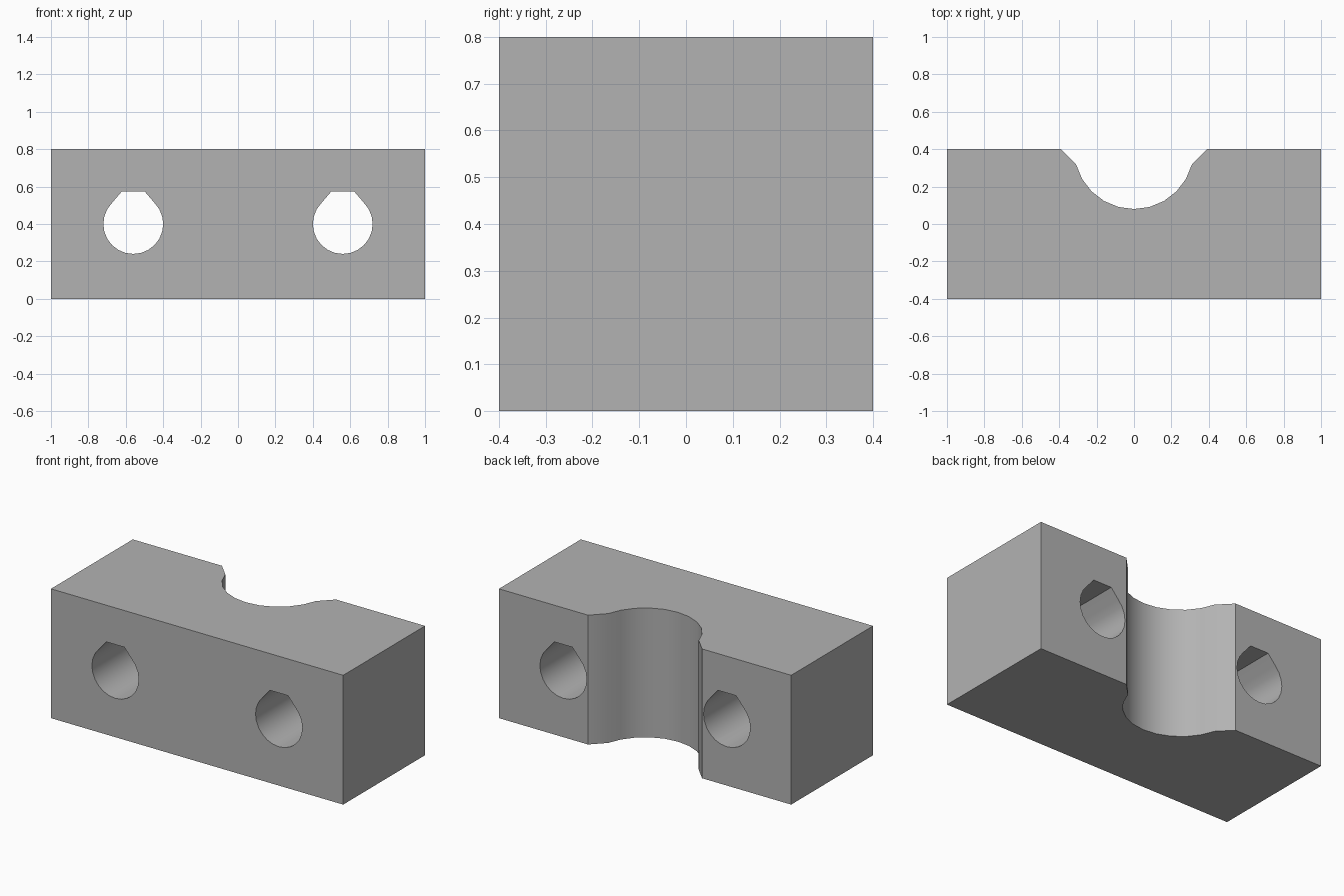
import bpy
import bmesh
from math import sin, cos, radians
from mathutils import Vector

default = bpy.data.objects.get("Cube")
if default:
    bpy.data.objects.remove(default, do_unlink=True)

grey = bpy.data.materials.new("plain_grey")
grey.use_nodes = True
colour = (0.45, 0.45, 0.45, 1)
grey.diffuse_color = colour
grey.node_tree.nodes["Principled BSDF"].inputs["Base Color"].default_value = colour


def prism(name, points, extrusion):
    """Extrude a closed outline along a vector."""
    bm = bmesh.new()
    face = bm.faces.new([bm.verts.new(p) for p in points])
    result = bmesh.ops.extrude_face_region(bm, geom=[face])
    moved = [v for v in result["geom"] if isinstance(v, bmesh.types.BMVert)]
    bmesh.ops.translate(bm, verts=moved, vec=Vector(extrusion))
    bmesh.ops.recalc_face_normals(bm, faces=bm.faces)
    mesh = bpy.data.meshes.new(name)
    bm.to_mesh(mesh)
    bm.free()
    mesh.materials.append(grey)
    obj = bpy.data.objects.new(name, mesh)
    bpy.context.collection.objects.link(obj)
    return obj


def arc(radius, start, end, step):
    return [(radius * cos(radians(a)), radius * sin(radians(a)))
            for a in range(start, end, step)]


# Block with a flared half-round saddle in its back
HALF, BACK, HEIGHT = 1.0, 0.4, 0.8
saddle = [(x, BACK + y) for x, y in arc(0.32, -15, -166, -15)]
outline = [(-HALF, -BACK), (HALF, -BACK), (HALF, BACK), (0.39, BACK)]
outline += saddle + [(-0.39, BACK), (-HALF, BACK)]
block = prism("clamp_block", [(x, y, 0) for x, y in outline], (0, 0, HEIGHT))

# Bolt holes with a truncated teardrop roof
teardrop = arc(0.16, 135, 406, 15) + [(0.062, 0.173), (-0.062, 0.173)]
for side, label in ((1, "left"), (-1, "right")):
    cutter = prism(label + "_hole_cutter",
                   [(side * 0.56 + x, -0.6, HEIGHT / 2 + z) for x, z in teardrop],
                   (0, 1.2, 0))
    cutter.hide_render = True
    cutter.hide_viewport = True
    cut = block.modifiers.new(label + "_hole", 'BOOLEAN')
    cut.operation = 'DIFFERENCE'
    cut.solver = 'EXACT'
    cut.object = cutter

# Bake the holes, then drop the cutters
depsgraph = bpy.context.evaluated_depsgraph_get()
block.data = bpy.data.meshes.new_from_object(block.evaluated_get(depsgraph))
block.modifiers.clear()
for label in ("left", "right"):
    bpy.data.objects.remove(bpy.data.objects[label + "_hole_cutter"], do_unlink=True)

# Smooth curved walls, sharp corners
bpy.ops.object.select_all(action='DESELECT')
block.select_set(True)
bpy.context.view_layer.objects.active = block
bpy.ops.object.shade_smooth_by_angle(angle=radians(30))
